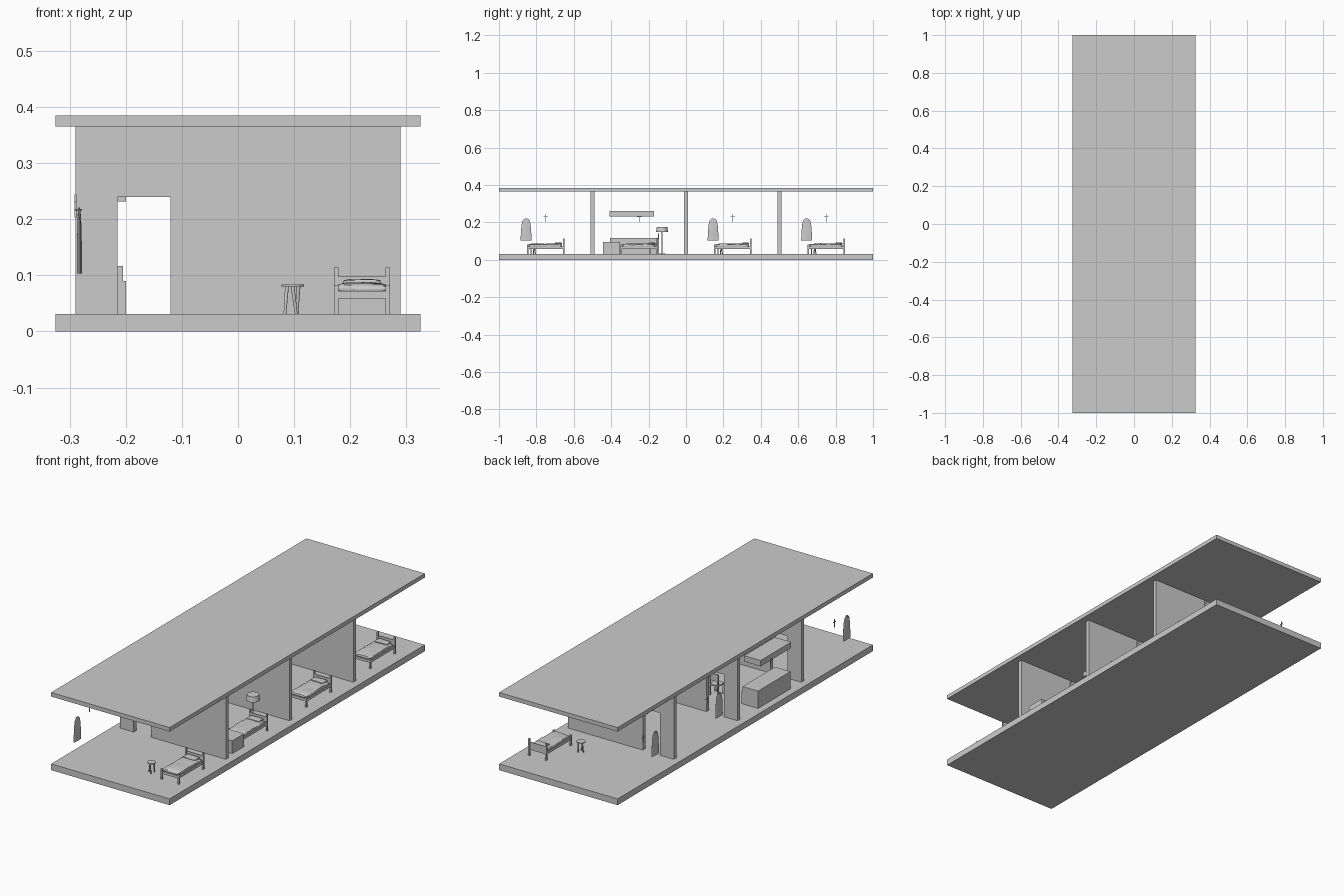
import bpy, bmesh, math, random
from mathutils import Vector, noise

if "Cube" in bpy.data.objects:
    bpy.data.objects.remove(bpy.data.objects["Cube"])

random.seed(4)


def finish(name, bm, smooth=False):
    bmesh.ops.recalc_face_normals(bm, faces=bm.faces)
    me = bpy.data.meshes.new(name)
    bm.to_mesh(me)
    bm.free()
    ob = bpy.data.objects.new(name, me)
    bpy.context.collection.objects.link(ob)
    if smooth:
        bpy.context.view_layer.objects.active = ob
        ob.select_set(True)
        bpy.ops.object.shade_smooth_by_angle(angle=math.radians(40))
        ob.select_set(False)
    return ob


def add_box(bm, x, y, z):
    vs = bmesh.ops.create_cube(bm, size=1)['verts']
    for v in vs:
        v.co = Vector([a + (c + 0.5) * (b - a) for (a, b), c in zip((x, y, z), v.co)])


def box(name, *spans):
    # spans: one or more (x, y, z) range triples joined as one part
    bm = bmesh.new()
    for s in spans:
        add_box(bm, *s)
    return finish(name, bm)


def add_rod(bm, p, q, r1, r2, sides=10):
    p, q = Vector(p), Vector(q)
    d = q - p
    vs = bmesh.ops.create_cone(bm, cap_ends=True, segments=sides, radius1=r1,
                               radius2=r2, depth=d.length)['verts']
    rot = Vector((0, 0, 1)).rotation_difference(d.normalized())
    for v in vs:
        v.co = rot @ v.co + (p + q) / 2


def loft(name, rings, sides=20):
    # rings: (centre, x radius, y radius, fold depth)
    bm = bmesh.new()
    loops = []
    for c, rx, ry, fold in rings:
        loop = []
        for i in range(sides):
            a = math.tau * i / sides
            k = 1 + fold * math.cos(a * sides / 4)
            loop.append(bm.verts.new((c[0] + rx * k * math.cos(a),
                                      c[1] + ry * math.sin(a), c[2])))
        loops.append(loop)
    for a, b in zip(loops, loops[1:]):
        for i in range(sides):
            j = (i + 1) % sides
            bm.faces.new((a[i], a[j], b[j], b[i]))
    bm.faces.new(loops[0])
    bm.faces.new(loops[-1])
    return finish(name, bm, True)


def bed(c):
    x0, x1, y0, y1 = 0.171, 0.271, c - 0.10, c + 0.10
    spans = []
    # posts, tall at the head
    for y, top in ((y0, 0.083), (y1 - 0.008, 0.114)):
        for x in (x0, x1 - 0.008):
            spans.append(((x, x + 0.008), (y, y + 0.008), (0.03, top)))
    # side rails, foot rail, headboard, slat deck
    for x in (x0 + 0.001, x1 - 0.007):
        spans.append(((x, x + 0.006), (y0 + 0.004, y1 - 0.004), (0.059, 0.072)))
    spans.append(((x0 + 0.004, x1 - 0.004), (y0 + 0.001, y0 + 0.006), (0.059, 0.072)))
    spans.append(((x0 + 0.004, x1 - 0.004), (y1 - 0.006, y1 - 0.002), (0.06, 0.098)))
    spans.append(((x0 + 0.004, x1 - 0.004), (y0 + 0.004, y1 - 0.004), (0.062, 0.067)))
    box("bed_frame", *spans)

    # rumpled mattress and blanket
    def cushion(name, cx, cy, cz, sx, sy, sz, amp):
        bm = bmesh.new()
        bmesh.ops.create_cube(bm, size=1)
        bmesh.ops.subdivide_edges(bm, edges=bm.edges[:], cuts=11, use_grid_fill=True)
        for v in bm.verts:
            u = v.co * 2
            edge = (1 - abs(u.x) ** 6 * 0.45) * (1 - abs(u.y) ** 8 * 0.45)
            n = noise.noise(Vector((u.x * 2, u.y * 4, c * 3))) if u.z > 0 else 0
            v.co = (cx + u.x * sx * (1 - 0.03 * u.z ** 2),
                    cy + u.y * sy * (1 - 0.02 * u.z ** 2),
                    cz + u.z * sz * edge + amp * n)
        finish(name, bm, True)
    cushion("mattress", 0.221, c - 0.003, 0.076, 0.045, 0.090, 0.010, 0.004)
    cushion("pillow", 0.221, c + 0.068, 0.088, 0.034, 0.018, 0.005, 0.001)


def stool(x, y):
    bm = bmesh.new()
    add_rod(bm, (x, y, 0.080), (x, y, 0.084), 0.020, 0.020, 24)
    for i in range(3):
        a = math.tau * i / 3 + 0.5
        add_rod(bm, (x + 0.014 * math.cos(a + 0.5), y + 0.014 * math.sin(a + 0.5), 0.030),
                (x + 0.012 * math.cos(a), y + 0.012 * math.sin(a), 0.081), 0.0025, 0.0035)
    finish("stool", bm, True)


def robe(y):
    rows = [(0.103, .0042, .029, .25), (0.13, .0042, .0285, .25), (0.16, .0038, .0265, .2),
            (0.185, .0035, .0245, .15), (0.203, .003, .021, .1), (0.212, .0025, .017, 0),
            (0.218, .002, .011, 0), (0.221, .0012, .005, 0)]
    loft("hanging_robe", [((-0.283, y, z), rx, ry, f) for z, rx, ry, f in rows])
    bm = bmesh.new()
    add_rod(bm, (-0.291, y, 0.217), (-0.278, y, 0.217), 0.0015, 0.0015)
    finish("robe_peg", bm)


def cross(y):
    box("wall_cross", ((-0.291, -0.288), (y - 0.0015, y + 0.0015), (0.203, 0.244)),
        ((-0.291, -0.288), (y - 0.011, y + 0.011), (0.229, 0.232)))


# slabs
box("floor_slab", ((-0.325, 0.325), (-1, 1), (0, 0.031)))
box("roof_slab", ((-0.325, 0.325), (-1, 1), (0.365, 0.385)))

# partition walls with a doorway each
for y in (-0.5, 0, 0.5):
    bm = bmesh.new()
    outline = [(-0.29, 0.031), (-0.215, 0.031), (-0.215, 0.24), (-0.12, 0.24),
               (-0.12, 0.031), (0.29, 0.031), (0.29, 0.365), (-0.29, 0.365)]
    face = bm.faces.new([bm.verts.new((x, y - 0.01, z)) for x, z in outline])
    ext = bmesh.ops.extrude_face_region(bm, geom=[face])['geom']
    bmesh.ops.translate(bm, vec=(0, 0.02, 0),
                        verts=[g for g in ext if isinstance(g, bmesh.types.BMVert)])
    finish("partition_wall", bm)

# furniture in the four cells
for c in (-0.75, -0.25, 0.25, 0.75):
    bed(c)
    cross(c)
    if c != -0.25:
        stool(0.0975, c - 0.067)
        robe(c - 0.105)

# second cell: counter, wall cabinet, chest
box("counter_base", ((-0.29, -0.20), (-0.405, -0.15), (0.031, 0.09)))
box("counter_top_block", ((-0.29, -0.205), (-0.405, -0.15), (0.09, 0.117)))
box("wall_cabinet", ((-0.29, -0.20), (-0.41, -0.17), (0.232, 0.261)))
box("chest", ((0.17, 0.28), (-0.445, -0.352), (0.031, 0.095)))

# floor lamp beside the bed head
lamp = (0.172, -0.128)
bm = bmesh.new()
add_rod(bm, (*lamp, 0.031), (*lamp, 0.035), 0.018, 0.016, 24)
add_rod(bm, (*lamp, 0.035), (*lamp, 0.165), 0.003, 0.003)
add_rod(bm, (*lamp, 0.150), (*lamp, 0.176), 0.032, 0.028, 24)
finish("floor_lamp", bm, True)

# chair in the second cell
cx, cy = -0.05, -0.17
box("chair", ((cx - 0.025, cx + 0.025), (cy - 0.025, cy + 0.025), (0.08, 0.086)),
    ((cx - 0.025, cx + 0.025), (cy + 0.019, cy + 0.024), (0.105, 0.14)),
    *[((cx + sx - 0.003, cx + sx + 0.003), (cy + sy - 0.003, cy + sy + 0.003),
       (0.031, 0.14 if sy > 0 else 0.08)) for sx in (-0.022, 0.022) for sy in (-0.022, 0.022)])
